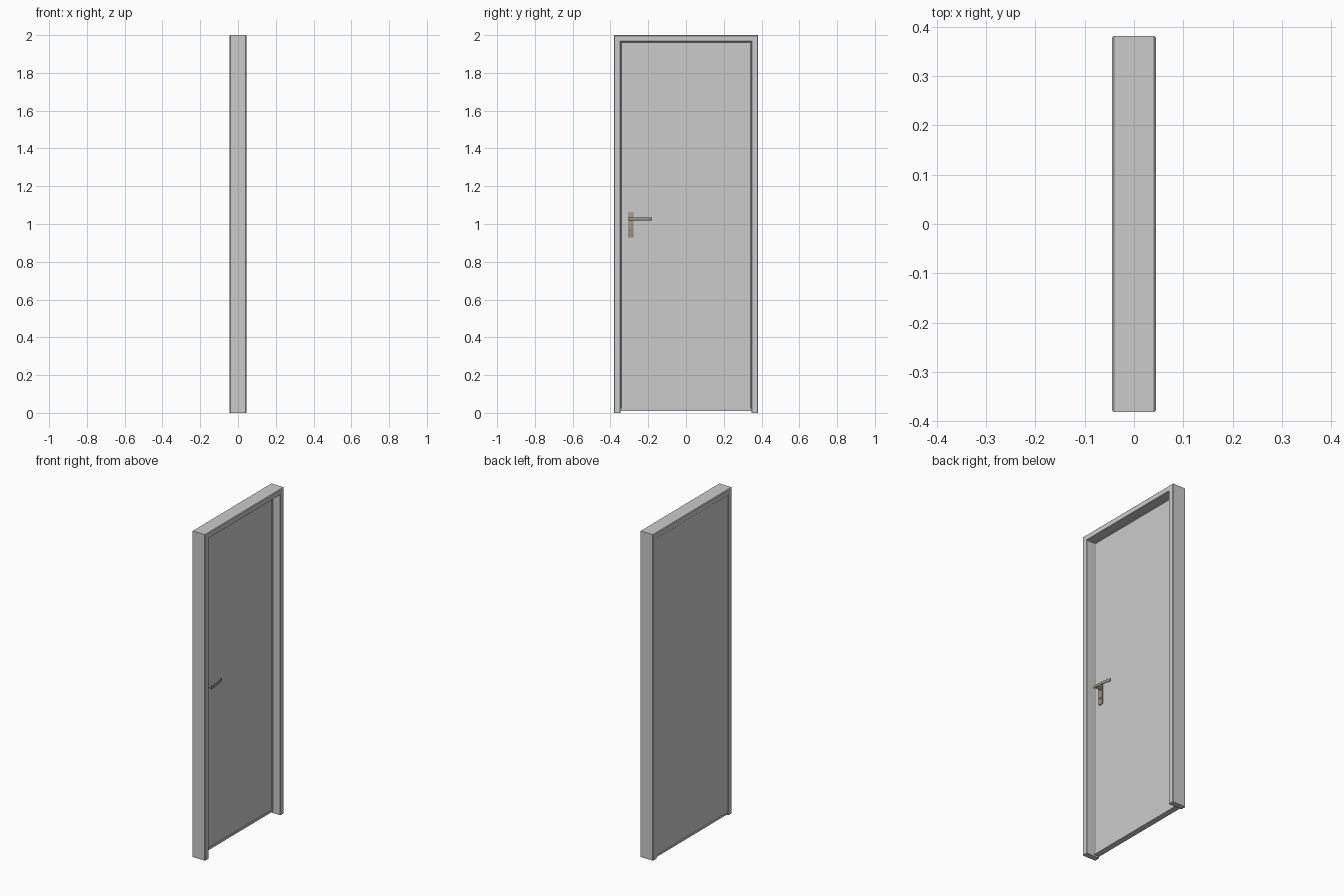
import bpy, bmesh, math
from mathutils import Vector

if "Cube" in bpy.data.objects:
    bpy.data.objects.remove(bpy.data.objects["Cube"])

W, H, D = 0.382, 2.0, 0.045   # half width, height, half depth of the frame
REVEAL = 0.034                # visible width of the frame face


def finish(name, bm, mat=None, smooth=False):
    bmesh.ops.recalc_face_normals(bm, faces=bm.faces)
    me = bpy.data.meshes.new(name)
    bm.to_mesh(me)
    bm.free()
    ob = bpy.data.objects.new(name, me)
    bpy.context.collection.objects.link(ob)
    if mat:
        me.materials.append(mat)
    if smooth:
        bpy.context.view_layer.objects.active = ob
        ob.select_set(True)
        bpy.ops.object.shade_smooth_by_angle(angle=math.radians(35))
        ob.select_set(False)
    return ob


def loft(name, rings, mat=None, smooth=False):
    """Skin a list of equal closed rings and cap both ends."""
    bm = bmesh.new()
    vs = [[bm.verts.new(p) for p in r] for r in rings]
    n = len(vs[0])
    for a, b in zip(vs, vs[1:]):
        for i in range(n):
            j = (i + 1) % n
            bm.faces.new((a[i], a[j], b[j], b[i]))
    bm.faces.new(vs[0])
    bm.faces.new(vs[-1])
    return finish(name, bm, mat, smooth)


def around_opening(name, profile, z0=0.0):
    """Mitred jamb-head-jamb sweep; profile points are (inset, x)."""
    stations = [lambda i: (-W + i, z0), lambda i: (-W + i, H - i),
                lambda i: (W - i, H - i), lambda i: (W - i, z0)]
    return loft(name, [[(x, *s(i)) for i, x in profile] for s in stations])


def box(name, x, y, z, bevel=0.0, mat=None):
    bm = bmesh.new()
    bmesh.ops.create_cube(bm, size=1)
    for v in bm.verts:
        v.co = [(a + b) / 2 + c * (b - a) for c, (a, b) in zip(v.co, (x, y, z))]
    if bevel:
        bmesh.ops.bevel(bm, geom=bm.edges[:], offset=bevel, segments=2,
                        profile=0.5, affect='EDGES')
    return finish(name, bm, mat, bevel > 0)


def disc(name, x0, x1, y, z, r, mat):
    ring = [(y + r * math.cos(a), z + r * math.sin(a))
            for a in (i * math.tau / 24 for i in range(24))]
    return loft(name, [[(x, *p) for p in ring] for x in (x0, x1)], mat, True)


metal = bpy.data.materials.new("handle_metal")
metal.diffuse_color = (0.36, 0.31, 0.25, 1)
metal.use_nodes = True
metal.node_tree.nodes["Principled BSDF"].inputs["Base Color"].default_value = metal.diffuse_color
dark = bpy.data.materials.new("keyhole_dark")
dark.diffuse_color = (0.05, 0.05, 0.05, 1)
dark.use_nodes = True
dark.node_tree.nodes["Principled BSDF"].inputs["Base Color"].default_value = dark.diffuse_color

# Frame with chamfered edges
c = 0.004
around_opening("door_frame", [
    (0, -D + c), (c, -D), (REVEAL - c / 2, -D), (REVEAL, -D + c / 2),
    (REVEAL, D - c / 2), (REVEAL - c / 2, D), (c, D), (0, D - c)])

# Door leaf, nearly flush with the -x side of the frame
leaf_front = -0.012
edge = W - REVEAL - 0.001
box("door_leaf", (-0.042, leaf_front), (-edge, edge), (0.012, H - REVEAL - 0.001))

# Seal where the leaf meets the frame
around_opening("frame_seal", [
    (REVEAL - 0.001, leaf_front - 0.001), (REVEAL - 0.001, leaf_front + 0.005),
    (REVEAL + 0.003, leaf_front + 0.005), (REVEAL + 0.006, leaf_front - 0.001)], 0.012)

# Bottom strip
box("bottom_strip", (-0.0435, leaf_front + 0.004), (-edge, edge), (0.009, 0.022))

# Handle backplate and key cylinder
hy, hz = -0.293, 1.027
box("handle_plate", (leaf_front - 0.001, leaf_front + 0.006),
    (hy - 0.015, hy + 0.015), (0.928, 1.064), 0.002, metal)
disc("key_cylinder", leaf_front, leaf_front + 0.009, hy, 0.968, 0.007, metal)
box("key_slot", (leaf_front + 0.008, leaf_front + 0.0095),
    (hy - 0.001, hy + 0.001), (0.964, 0.972), 0, dark)
for z in (0.940, 1.054):
    disc("plate_screw", leaf_front, leaf_front + 0.007, hy, z, 0.003, metal)

# Spindle neck and curved lever
disc("handle_collar", leaf_front, leaf_front + 0.011, hy, hz, 0.011, metal)
disc("handle_neck", leaf_front, 0.030, hy, hz, 0.0075, metal)
rings = []
h, t = 0.008, 0.004
section = [(-t, -h * .7), (-t * .6, -h), (t * .6, -h), (t, -h * .7),
           (t, h * .7), (t * .6, h), (-t * .6, h), (-t, h * .7)]
for k in range(13):
    f = k / 12
    centre = Vector((0.030 - 0.016 * f * f, hy - 0.011 + 0.124 * f, hz))
    tangent = Vector((-0.032 * f, 0.124, 0)).normalized()
    normal = Vector((tangent.y, -tangent.x, 0))
    rings.append([centre + normal * a + Vector((0, 0, b)) for a, b in section])
loft("handle_lever", rings, metal, True)
